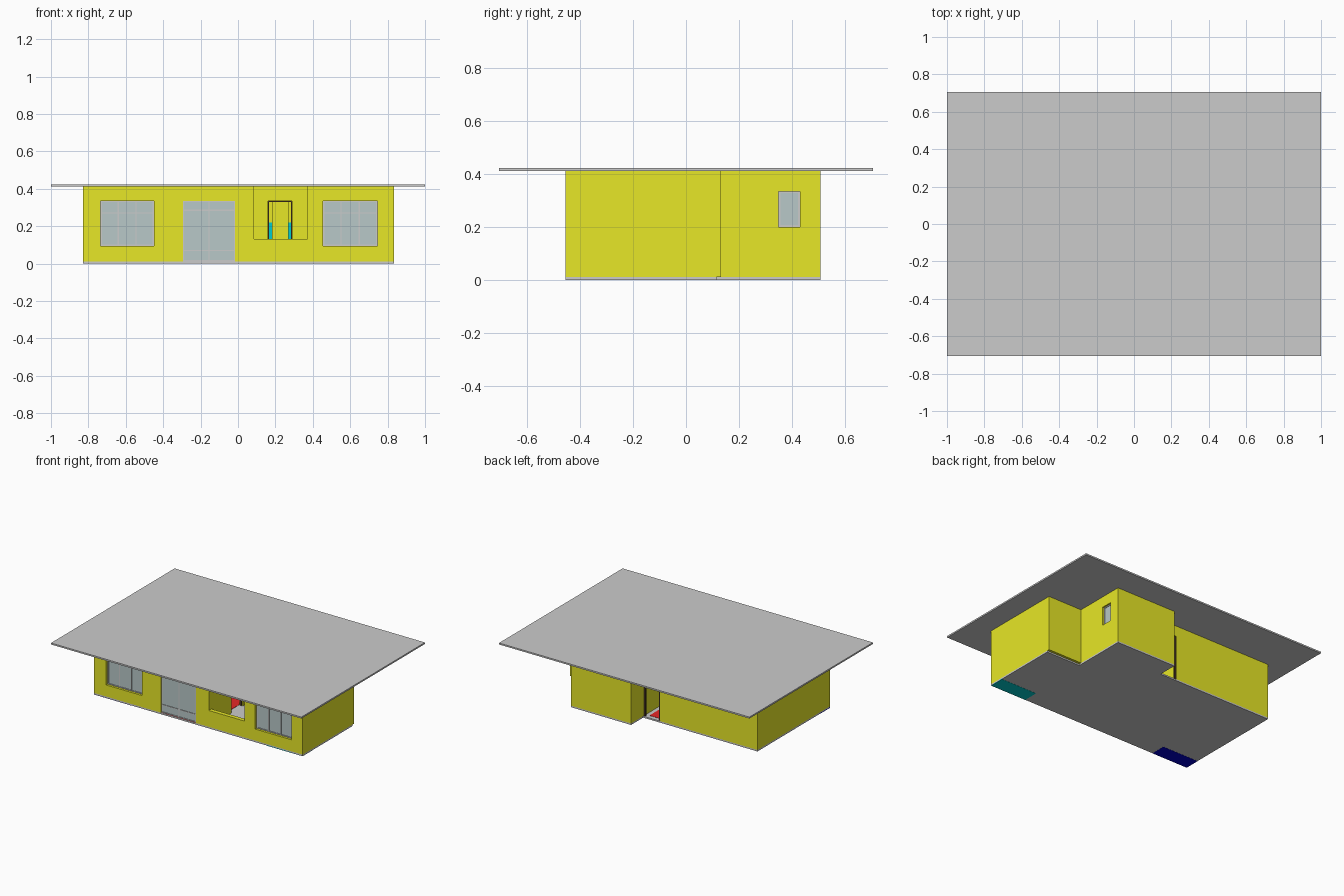
import bpy, bmesh
from mathutils import Vector

if "Cube" in bpy.data.objects:
    bpy.data.objects.remove(bpy.data.objects["Cube"])

COL = {"yellow": (0.8, 0.8, 0.02), "glass": (0.48, 0.58, 0.58), "red": (0.8, 0.02, 0.02),
       "teal": (0.0, 0.6, 0.62), "blue": (0.0, 0.0, 0.6), "brown": (0.07, 0.04, 0.02)}
MATS = {}
for n, c in COL.items():
    MATS[n] = bpy.data.materials.new(n)
    MATS[n].diffuse_color = (*c, 1)

T = 0.03                      # wall thickness
Z0, Z1, HEAD = 0.012, 0.412, 0.335


def boxes(name, items, color=None):
    """One object from boxes given as (x0, x1, y0, y1, z0, z1)."""
    bm = bmesh.new()
    for x0, x1, y0, y1, z0, z1 in items:
        vs = bmesh.ops.create_cube(bm, size=1)["verts"]
        for v in vs:
            v.co = Vector(((x0 + x1) / 2 + v.co.x * (x1 - x0),
                           (y0 + y1) / 2 + v.co.y * (y1 - y0),
                           (z0 + z1) / 2 + v.co.z * (z1 - z0)))
    me = bpy.data.meshes.new(name)
    bm.to_mesh(me)
    bm.free()
    ob = bpy.data.objects.new(name, me)
    bpy.context.collection.objects.link(ob)
    if color:
        me.materials.append(MATS[color])
    return ob


def along(axis, a, b, p, q, z0, z1):
    """Box running a..b on the axis, p..q across it."""
    return (a, b, p, q, z0, z1) if axis == "x" else (p, q, a, b, z0, z1)


def wall(name, axis, a, b, p, holes=()):
    """Wall a..b with thickness from p, holes as sorted (start, end, bottom, top)."""
    parts, cur = [], a
    for h0, h1, hb, ht in holes:
        if h0 - cur > 1e-4:
            parts.append(along(axis, cur, h0, p, p + T, Z0, Z1))
        if hb > Z0:
            parts.append(along(axis, h0, h1, p, p + T, Z0, hb))
        if ht < Z1:
            parts.append(along(axis, h0, h1, p, p + T, ht, Z1))
        cur = h1
    if b - cur > 1e-4:
        parts.append(along(axis, cur, b, p, p + T, Z0, Z1))
    boxes(name, parts, "yellow")


def frame(name, axis, a, b, z0, z1, p, ups=(), bars=(), glass=True, color=None, w=0.007):
    """Frame with mullions and an optional pane, centred across the axis at p."""
    d = 0.006
    parts = [along(axis, a, a + w, p - d, p + d, z0, z1), along(axis, b - w, b, p - d, p + d, z0, z1),
             along(axis, a, b, p - d, p + d, z1 - w, z1)]
    if glass:
        parts.append(along(axis, a, b, p - d, p + d, z0, z0 + w))
    parts += [along(axis, u - .003, u + .003, p - d, p + d, z0, z1) for u in ups]
    parts += [along(axis, a, b, p - d, p + d, z - .003, z + .003) for z in bars]
    boxes(name + "_frame", parts, color)
    if glass:
        boxes(name + "_glass", [along(axis, a + w, b - w, p - .002, p + .002, z0 + w, z1 - w)], "glass")


# Overhanging flat roof and floor slab
boxes("roof", [(-1, 1, -.705, .705, Z1, .423)])
boxes("floor_slab", [(-.83, .835, -.455, .115, .001, Z0), (-.83, .5625, .115, .37, .001, Z0),
                     (.083, .5625, .37, .508, .001, Z0)])

# Outer walls
WIN = [(-.735, -.45), (.455, .745)]
DOOR = (-.295, -.015)
wall("front_wall", "x", -.83, .835, -.455,
     [(*WIN[0], .095, HEAD), (*DOOR, Z0, HEAD), (.085, .372, .13, Z1), (*WIN[1], .095, HEAD)])
wall("left_wall", "y", -.455, .37, -.83)
wall("right_wall", "y", -.455, .133, .835 - T)
wall("right_step_wall", "x", .5625 - T, .835, .133 - T)
wall("wing_right_wall", "y", .133, .508, .5625 - T, [(.35, .43, .2, HEAD)])
wall("wing_back_wall", "x", .083, .5625, .508 - T)
wall("wing_left_wall", "y", .133, .508, .083)
wall("back_left_wall", "x", -.83, .083, .37 - T, [(-.052, .083, Z0, HEAD)])

# Inner walls
wall("left_partition", "y", -.455, .37, -.4)
wall("right_partition", "y", -.455, .133, .385)
wall("kitchen_side_wall", "y", -.425, .133, .053, [(-.19, -.06, Z0, HEAD)])
wall("kitchen_back_wall", "x", .053, .5625, .133 - T, [(.16, .29, Z0, HEAD)])

# Front windows and glazed door
for label, (a, b) in zip(("left", "right"), WIN):
    s = (b - a) / 3
    frame(label + "_window", "x", a, b, .095, HEAD, -.433, (a + s, a + 2 * s), (.27,))
frame("glazed_door", "x", *DOOR, Z0, HEAD, -.446, (-.155,), (.07, .285))

# Side window, entrance frame and inner door frames
frame("side_window", "y", .35, .43, .2, HEAD, .545)
frame("entrance", "x", -.052, .083, Z0, HEAD, .357, glass=False, color="brown", w=.012)
frame("bathroom_door", "x", .16, .29, Z0, HEAD, .118, glass=False, color="brown")
frame("kitchen_door", "y", -.19, -.06, Z0, HEAD, .068, glass=False, color="brown")

# Tiled bathroom dado with a plain pillar in front of it
boxes("bathroom_tiles", [(.113, .5325, .47, .478, Z0, .22)], "teal")
boxes("bathroom_pillar", [(.183, .27, .44, .47, Z0, Z1)], "yellow")

# Coloured room floors
boxes("living_floor", [(-.37, .053, -.452, .34, Z0, .014)], "red")
boxes("left_bedroom_floor", [(-.80, -.4, -.425, .34, Z0, .014)], "blue")
boxes("right_bedroom_floor", [(.415, .805, -.425, .103, Z0, .014)], "teal")

# Coloured corner pads on the underside
boxes("left_corner_pad", [(-.83, -.54, -.455, -.345, 0, .005)], "blue")
boxes("right_corner_pad", [(.545, .835, -.455, -.345, 0, .005)], "teal")

for m in bpy.data.materials:
    if m.users and not m.is_grease_pencil:
        m.use_nodes = True
        m.node_tree.nodes["Principled BSDF"].inputs["Base Color"].default_value = m.diffuse_color
